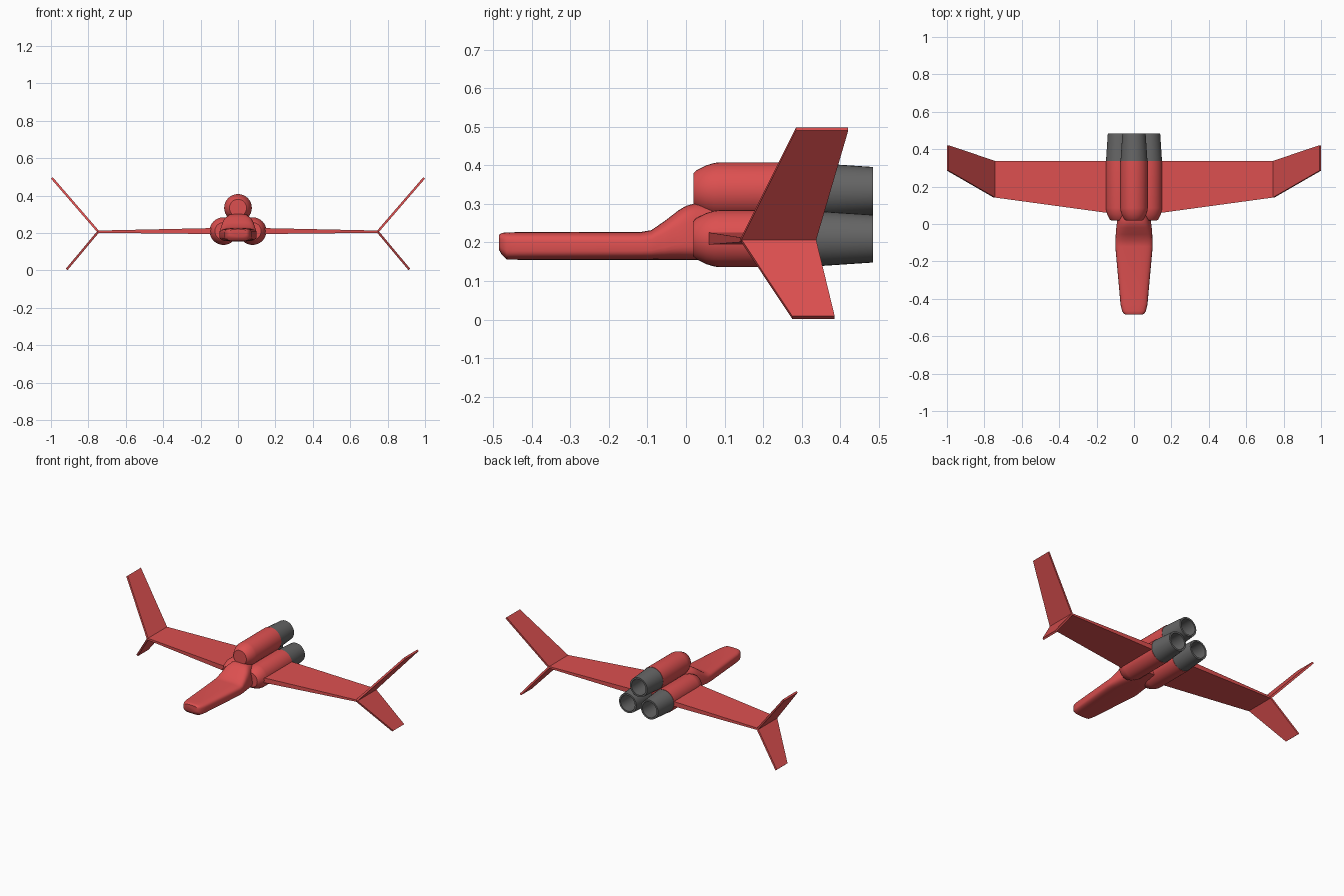
import bpy, bmesh
from math import cos, sin, tau, copysign
from mathutils import Vector

if "Cube" in bpy.data.objects:
    bpy.data.objects.remove(bpy.data.objects["Cube"])


def material(name, color):
    m = bpy.data.materials.new(name)
    m.diffuse_color = color
    m.use_nodes = True
    m.node_tree.nodes["Principled BSDF"].inputs["Base Color"].default_value = m.diffuse_color
    return m


RED = material("red_paint", (0.72, 0.08, 0.08, 1))
GREY = material("dark_metal", (0.13, 0.13, 0.13, 1))


def finish(name, bm, mat, smooth=True, mirror=False):
    bmesh.ops.remove_doubles(bm, verts=bm.verts, dist=1e-5)
    bmesh.ops.recalc_face_normals(bm, faces=bm.faces)
    me = bpy.data.meshes.new(name)
    bm.to_mesh(me)
    bm.free()
    me.materials.append(mat)
    ob = bpy.data.objects.new(name, me)
    bpy.context.collection.objects.link(ob)
    if smooth:
        bpy.ops.object.select_all(action='DESELECT')
        bpy.context.view_layer.objects.active = ob
        ob.select_set(True)
        bpy.ops.object.shade_smooth_by_angle(angle=0.6)
    if mirror:
        ob.modifiers.new("mirror", 'MIRROR').use_mirror_merge = False
    return ob


def loft(name, rings, mat, **kw):
    """Skin a list of equal-length closed rings and cap both ends."""
    bm = bmesh.new()
    vs = [[bm.verts.new(p) for p in r] for r in rings]
    n = len(rings[0])
    for a, b in zip(vs, vs[1:]):
        for i in range(n):
            j = (i + 1) % n
            bm.faces.new((a[i], a[j], b[j], b[i]))
    bm.faces.new(vs[0])
    bm.faces.new(vs[-1])
    return finish(name, bm, mat, **kw)


def lathe(name, profile, x, z, mat):
    """Turn (radius, y) points about a line parallel to y."""
    rings = [[(x + r * cos(tau * i / 32), y, z + r * sin(tau * i / 32))
              for i in range(32)] for r, y in profile]
    return loft(name, rings, mat)


def hull_ring(y, w, zb, zt, top, n=40, e=3.6):
    """Rounded section; top is the width ratio at the upper edge."""
    ring = []
    for i in range(n):
        c, s = cos(tau * i / n), sin(tau * i / n)
        u = copysign(abs(c) ** (2 / e), c)
        v = copysign(abs(s) ** (2 / e), s)
        t = (v + 1) / 2
        ring.append((w * u * (1 + (top - 1) * t), y, zb + (zt - zb) * t))
    return ring


# fuselage with the hump leading up to the top engine
hull = [(-0.485, 0.045, 0.180, 0.220, 1), (-0.478, 0.056, 0.168, 0.225, 1),
        (-0.465, 0.064, 0.156, 0.226, 1), (-0.43, 0.072, 0.155, 0.227, 1),
        (-0.12, 0.100, 0.155, 0.227, 1), (-0.09, 0.102, 0.155, 0.232, 0.96),
        (-0.055, 0.102, 0.155, 0.256, 0.88), (-0.02, 0.102, 0.155, 0.283, 0.80),
        (0.0, 0.101, 0.155, 0.295, 0.75), (0.025, 0.098, 0.155, 0.302, 0.70),
        (0.08, 0.085, 0.157, 0.295, 0.55), (0.16, 0.06, 0.165, 0.28, 0.4)]
loft("fuselage", [hull_ring(*h) for h in hull], RED)

# three engines with hollow nozzles
body = [(0.001, 0.02), (0.046, 0.02), (0.053, 0.026), (0.066, 0.052),
        (0.072, 0.072), (0.074, 0.085), (0.074, 0.338)]
nozzle = [(0.001, 0.335), (0.072, 0.335), (0.062, 0.485), (0.051, 0.485),
          (0.051, 0.37), (0.001, 0.37)]
for tag, x, z in (("left", -0.078, 0.21), ("right", 0.078, 0.21), ("top", 0, 0.334)):
    lathe(tag + "_engine", body, x, z, RED)
    lathe(tag + "_nozzle", nozzle, x, z, GREY)


# wings
def wing_ring(x, front, back, zb, zt):
    return [(x, front, zb), (x, back, zb), (x, back, zt), (x, front, zt)]


loft("wings", [wing_ring(0, 0.04, 0.338, 0.193, 0.229),
               wing_ring(0.747, 0.142, 0.337, 0.201, 0.213)],
     RED, smooth=False, mirror=True)


# wingtip fins, canted up and down
def fin(name, tip_x, tip_z, front, back):
    rx, rz = 0.747, 0.207
    off = Vector((tip_z - rz, 0, rx - tip_x)).normalized() * 0.006

    def ring(x, z, y0, y1):
        a, b = Vector((x, y0, z)), Vector((x, y1, z))
        return [a - off, b - off, b + off, a + off]

    loft(name, [ring(rx, rz, 0.142, 0.337), ring(tip_x, tip_z, front, back)],
         RED, smooth=False, mirror=True)


fin("upper_fins", 0.995, 0.494, 0.285, 0.421)
fin("lower_fins", 0.916, 0.005, 0.276, 0.386)
